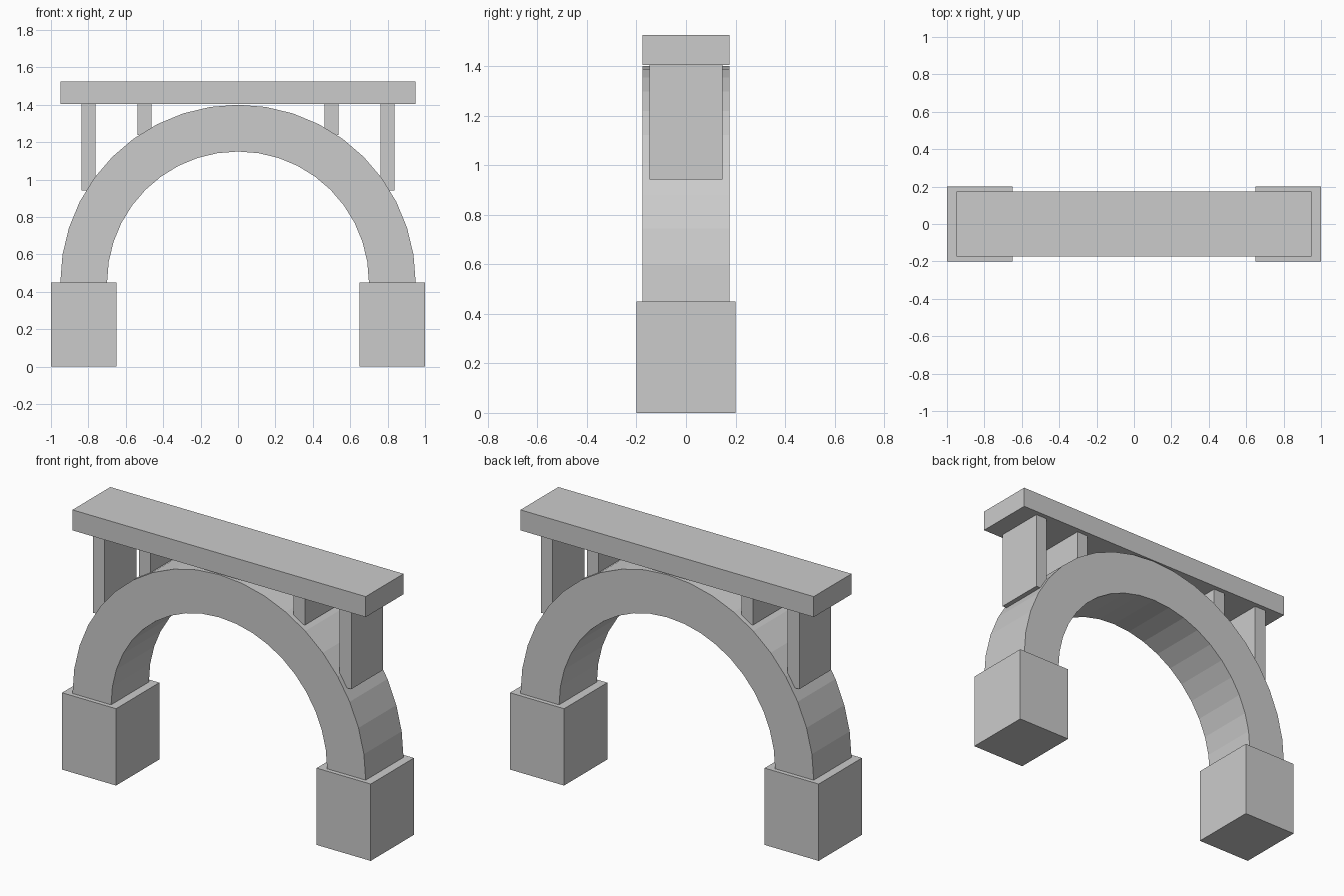
import bpy, bmesh
from math import pi, cos, sin, sqrt

if "Cube" in bpy.data.objects:
    bpy.data.objects.remove(bpy.data.objects["Cube"])

SPRING, R_OUT, R_IN, SEGS = 0.45, 0.95, 0.70, 20
DECK_BOTTOM, DECK_TOP = 1.405, 1.525


def finish(bm, name):
    bmesh.ops.recalc_face_normals(bm, faces=bm.faces)
    mesh = bpy.data.meshes.new(name)
    bm.to_mesh(mesh)
    bm.free()
    obj = bpy.data.objects.new(name, mesh)
    bpy.context.collection.objects.link(obj)
    return obj


def box(name, x, half_y, z):
    bm = bmesh.new()
    bmesh.ops.create_cube(bm, size=1)
    for v in bm.verts:
        v.co.x = x[0] if v.co.x < 0 else x[1]
        v.co.y = -half_y if v.co.y < 0 else half_y
        v.co.z = z[0] if v.co.z < 0 else z[1]
    return finish(bm, name)


# Arch ring: rectangular section swept through half a circle
bm = bmesh.new()
rings = []
for i in range(SEGS + 1):
    a = pi * i / SEGS
    rings.append([bm.verts.new((r * cos(a), y, SPRING + r * sin(a)))
                  for r, y in ((R_OUT, -0.175), (R_OUT, 0.175), (R_IN, 0.175), (R_IN, -0.175))])
for a, b in zip(rings, rings[1:]):
    for k in range(4):
        n = (k + 1) % 4
        bm.faces.new((a[k], a[n], b[n], b[k]))
bm.faces.new(rings[0])
bm.faces.new(rings[-1])
finish(bm, "arch")

# Deck
box("deck", (-0.95, 0.95), 0.175, (DECK_BOTTOM, DECK_TOP))

# Piers and spandrel posts on both sides
for side, s in (("left", -1), ("right", 1)):
    box(f"pier_{side}", sorted((s * 0.65, s * 1.0)), 0.2, (0, SPRING))
    for label, px in (("inner", 0.5), ("outer", 0.8)):
        foot = SPRING + sqrt(R_OUT ** 2 - px ** 2) - 0.02
        box(f"{label}_post_{side}", (s * px - 0.0375, s * px + 0.0375), 0.1475,
            (foot, DECK_BOTTOM))
